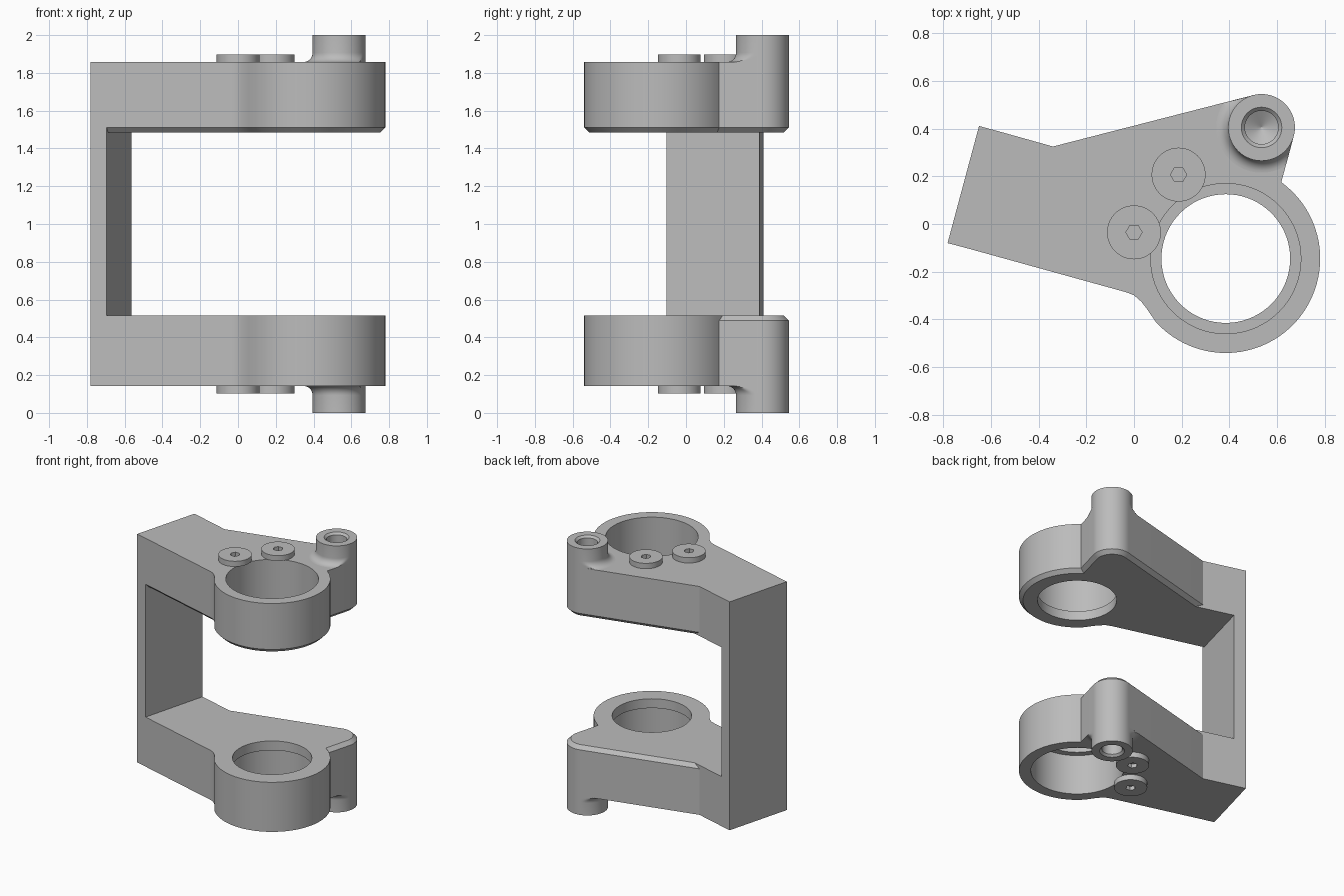
import bpy
import bmesh
from math import sin, cos, pi, radians
from mathutils import Vector

if "Cube" in bpy.data.objects:
    bpy.data.objects.remove(bpy.data.objects["Cube"], do_unlink=True)

grey = bpy.data.materials.new("machined_grey")
grey.use_nodes = True
grey.diffuse_color = (0.5, 0.5, 0.5, 1)
grey.node_tree.nodes["Principled BSDF"].inputs["Base Color"].default_value = (0.5, 0.5, 0.5, 1)

# Heights are measured outward from the middle plane at z = 1
ARM_IN, ARM_OUT, CHAMFER = 0.485, 0.857, 0.027
RING, RING_R = Vector((0.385, -0.145)), 0.396
BOSS, BOSS_R = Vector((0.535, 0.405)), 0.14
SCREWS = [(0.0, -0.035), (0.187, 0.207)]


def arc(center, r, start, end, n):
    steps = [radians(start + (end - start) * i / n) for i in range(n + 1)]
    return [center + Vector((r * cos(a), r * sin(a))) for a in steps]


def circle(center, r, n=72):
    return arc(Vector(center), r, 0, 360, n)[:-1]


def loft(name, rings, side):
    """Closed solid through (points, height) rings, on the given side of the middle."""
    bm = bmesh.new()
    rows = [[bm.verts.new((p.x, p.y, 1 + side * h)) for p in pts] for pts, h in rings]
    for a, b in zip(rows, rows[1:]):
        for i in range(len(a)):
            j = (i + 1) % len(a)
            bm.faces.new((a[i], a[j], b[j], b[i]))
    bm.faces.new(rows[0][::-1])
    bm.faces.new(rows[-1])
    bmesh.ops.remove_doubles(bm, verts=bm.verts, dist=1e-5)
    bmesh.ops.recalc_face_normals(bm, faces=bm.faces)
    mesh = bpy.data.meshes.new(name)
    bm.to_mesh(mesh)
    bm.free()
    mesh.materials.append(grey)
    obj = bpy.data.objects.new(name, mesh)
    bpy.context.collection.objects.link(obj)
    return obj


def lathe(name, center, profile, side, n=72):
    return loft(name, [(circle(center, r, n), h) for r, h in profile], side)


def activate(obj):
    bpy.ops.object.select_all(action='DESELECT')
    obj.select_set(True)
    bpy.context.view_layer.objects.active = obj


def cut(obj, cutter):
    activate(obj)
    mod = obj.modifiers.new("cut", 'BOOLEAN')
    mod.operation, mod.solver, mod.object = 'DIFFERENCE', 'EXACT', cutter
    bpy.ops.object.modifier_apply(modifier=mod.name)


def smooth(obj):
    activate(obj)
    bpy.ops.object.shade_smooth_by_angle(angle=radians(30))


def inset(pts, dist):
    """Move each outline edge inward by its own distance."""
    result = []
    for i, p in enumerate(pts):
        e1, e2 = p - pts[i - 1], pts[(i + 1) % len(pts)] - p
        n1, n2 = (Vector((-e.y, e.x)).normalized() for e in (e1, e2))
        d1, d2 = dist[i - 1], dist[i]
        det = n1.x * n2.y - n1.y * n2.x
        if abs(det) < 1e-3:
            result.append(p + n1 * d1)
        else:
            result.append(p + Vector((d1 * n2.y - d2 * n1.y, d2 * n1.x - d1 * n2.x)) / det)
    return result


# Arm outline, counter-clockwise from the web's front inner corner
front = [Vector(p) for p in [(-0.695, -0.103), (-0.03, -0.287), (0.0, -0.299),
                             (0.03, -0.325), (0.055, -0.357)]]
ring = arc(RING, RING_R, 222, 414, 44)
boss_arc = arc(BOSS, BOSS_R, -15, 105, 24)
back = [Vector((-0.34, 0.325)), Vector((-0.565, 0.388))]
outline = front + ring + boss_arc + back
back_start = len(front) + len(ring) - 1


def boss_ring(flare):
    """Boss section whose flare stays within the arm outline."""
    pts = []
    normals = [Vector((cos(radians(a)), sin(radians(a)))) for a in (-15, 105)]
    for i in range(72):
        deg = i * 5 - 15
        a = radians(deg)
        r = BOSS_R + (flare if deg > 105 else 0)
        p = Vector((cos(a), sin(a))) * r
        for n in normals:
            p -= n * max(0, p.dot(n) - BOSS_R)
        pts.append(BOSS + p)
    return pts


for side, label in ((1, "upper"), (-1, "lower")):
    # Arm with chamfered inner edge
    first = 0 if side > 0 else back_start
    dist = [CHAMFER if first <= i < len(outline) - 2 else 0 for i in range(len(outline))]
    arm = loft(label + "_arm", [(inset(outline, dist), ARM_IN), (outline, ARM_IN + CHAMFER),
                                (outline, ARM_OUT)], side)

    # Boss with filleted foot
    f = 0.05
    foot = [(boss_ring(f * (1 - sin(t))), ARM_OUT + f * (1 - cos(t)))
            for t in (pi / 2 * k / 8 for k in range(9))]
    boss = loft(label + "_boss", foot + [(boss_ring(0), 1.0)], side)

    # Stepped bearing bore and drilled boss hole
    bore = lathe("bore_cutter", RING, [(0.27, 0.4), (0.27, 0.555), (0.315, 0.555), (0.315, 0.95)], side)
    drill = lathe("drill_cutter", BOSS, [(0.002, 0.6), (0.07, 0.64), (0.07, 0.985),
                                         (0.085, 1.0), (0.095, 1.01)], side, 48)
    cut(arm, bore)
    cut(arm, drill)
    cut(boss, drill)
    cutters = [bore, drill]

    # Retaining screws with hex sockets
    for k, spot in enumerate(SCREWS):
        screw = lathe(f"{label}_screw_{k + 1}", spot, [(0.113, ARM_OUT), (0.113, 0.897)], side, 64)
        socket = lathe("socket_cutter", spot, [(0.034, 0.868), (0.034, 0.95)], side, 6)
        cut(screw, socket)
        cutters.append(socket)
        smooth(screw)
    smooth(arm)
    smooth(boss)
    for c in cutters:
        bpy.data.objects.remove(c, do_unlink=True)

# Web joining the two arms
web = [Vector(p) for p in [(-0.782, -0.08), (-0.695, -0.103), (-0.565, 0.388), (-0.65, 0.411)]]
loft("web", [(web, -ARM_OUT), (web, ARM_OUT)], 1)
